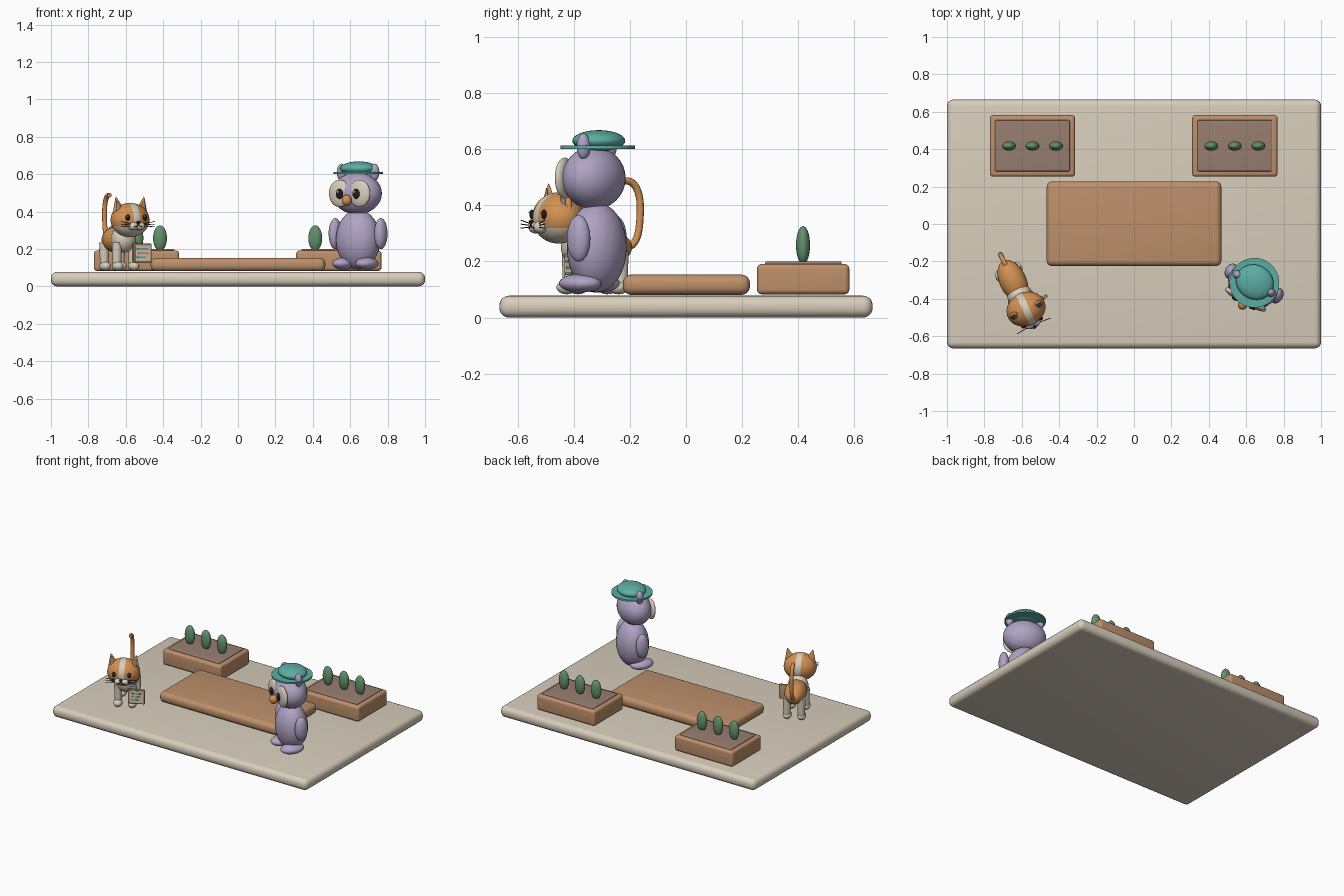
import bpy, bmesh
from math import radians
from mathutils import Matrix, Vector, Euler

cube = bpy.data.objects.get("Cube")
if cube:
    bpy.data.objects.remove(cube)


def material(name, rgb):
    m = bpy.data.materials.new(name)
    m.use_nodes = True
    lin = [((c / 255 + 0.055) / 1.055) ** 2.4 for c in rgb] + [1]
    m.diffuse_color = lin
    m.node_tree.nodes["Principled BSDF"].inputs["Base Color"].default_value = lin
    return m


CREAM = material("cream", (216, 206, 188))
WOOD = material("wood", (190, 144, 107))
SOIL = material("soil", (152, 126, 113))
GREEN = material("leaf green", (100, 144, 108))
LILAC = material("lilac", (175, 163, 196))
TEAL = material("teal", (92, 174, 164))
ORANGE = material("orange", (210, 145, 84))
BLACK = material("black", (32, 29, 29))
WHITE = material("white", (242, 240, 234))
WORLD = Matrix()


def finish(name, bm, mats, place, smooth=True):
    me = bpy.data.meshes.new(name)
    bm.transform(place)
    bm.to_mesh(me)
    bm.free()
    for m in mats:
        me.materials.append(m)
    for p in me.polygons:
        p.use_smooth = smooth
    ob = bpy.data.objects.new(name, me)
    bpy.context.collection.objects.link(ob)
    return ob


def trs(loc, size=(1, 1, 1), rot=(0, 0, 0)):
    return Matrix.LocRotScale(Vector(loc), Euler([radians(a) for a in rot]), Vector(size))


def ball(name, loc, radii, mat, place=WORLD, rot=(0, 0, 0), seg=32):
    bm = bmesh.new()
    bmesh.ops.create_uvsphere(bm, u_segments=seg, v_segments=seg // 2, radius=1,
                              matrix=trs(loc, radii, rot))
    return finish(name, bm, [mat], place)


def cone(name, loc, r1, r2, depth, mat, place=WORLD, size=(1, 1, 1), rot=(0, 0, 0)):
    bm = bmesh.new()
    bmesh.ops.create_cone(bm, cap_ends=True, segments=32, radius1=r1, radius2=r2,
                          depth=depth, matrix=trs(loc, size, rot))
    ob = finish(name, bm, [mat], place)
    shade(ob)
    return ob


def shade(ob):
    bpy.ops.object.select_all(action="DESELECT")
    ob.select_set(True)
    bpy.context.view_layer.objects.active = ob
    bpy.ops.object.shade_smooth_by_angle(angle=radians(40))


def box(name, lo, hi, mat, bevel=0, place=WORLD):
    lo, hi = Vector(lo), Vector(hi)
    bm = bmesh.new()
    bmesh.ops.create_cube(bm, size=1, matrix=trs((lo + hi) / 2, hi - lo))
    if bevel:
        bmesh.ops.bevel(bm, geom=bm.edges[:], offset=bevel, segments=5, profile=0.5,
                        affect="EDGES")
    ob = finish(name, bm, [mat], place, bevel > 0)
    if bevel:
        shade(ob)
    return ob


def tube(name, points, radius, mat, place):
    cu = bpy.data.curves.new(name, "CURVE")
    cu.dimensions = "3D"
    cu.bevel_depth = radius
    cu.bevel_resolution = 3
    cu.use_fill_caps = True
    sp = cu.splines.new("NURBS")
    sp.points.add(len(points) - 1)
    for p, co in zip(sp.points, points):
        p.co = (*(place @ Vector(co)), 1)
    sp.use_endpoint_u = True
    sp.order_u = min(4, len(points))
    cu.materials.append(mat)
    ob = bpy.data.objects.new(name, cu)
    bpy.context.collection.objects.link(ob)


# Ground slab and low stage
box("ground_slab", (-1, -0.665, 0), (1, 0.665, 0.078), CREAM, 0.034)
box("stage", (-0.467, -0.225, 0.081), (0.467, 0.228, 0.153), WOOD, 0.03)

# Planters with shrubs
for side, cx in (("right", -0.543), ("left", 0.539)):
    box(side + "_planter", (cx - 0.228, 0.253, 0.083), (cx + 0.228, 0.582, 0.191), WOOD, 0.017)
    box(side + "_planter_soil", (cx - 0.2, 0.282, 0.17), (cx + 0.2, 0.555, 0.2), SOIL, 0.006)
    for i in (-1, 0, 1):
        ball(f"{side}_shrub", (cx + i * 0.126, 0.417, 0.258), (0.037, 0.025, 0.068), GREEN)

# Owl body and head
OWL = Matrix.Translation((0.642, -0.318, 0)) @ Matrix.Rotation(radians(-28), 4, "Z")
ball("owl_body", (0, 0, 0.25), (0.123, 0.102, 0.16), LILAC, OWL)
ball("owl_head", (0, -0.012, 0.497), (0.14, 0.105, 0.112), LILAC, OWL)
ball("owl_beak", (0, -0.128, 0.46), (0.026, 0.028, 0.03), ORANGE, OWL)
for s, side in ((-1, "right"), (1, "left")):
    ball(f"owl_{side}_wing", (s * 0.138, 0, 0.282), (0.033, 0.044, 0.083), LILAC, OWL)
    ball(f"owl_{side}_foot", (s * 0.07, -0.03, 0.122), (0.057, 0.08, 0.033), LILAC, OWL)
    ball(f"owl_{side}_ear_tuft", (s * 0.1, 0, 0.61), (0.026, 0.024, 0.046), LILAC, OWL)
    ball(f"owl_{side}_eye_disc", (s * 0.06, -0.097, 0.497), (0.064, 0.022, 0.073), CREAM, OWL)
    ball(f"owl_{side}_pupil", (s * 0.05, -0.117, 0.495), (0.022, 0.011, 0.027), BLACK, OWL)
    ball(f"owl_{side}_eye_glint", (s * 0.05 - 0.006, -0.127, 0.505), (0.006, 0.004, 0.007),
         WHITE, OWL, seg=16)

# Owl hat
cone("hat_brim", (0, 0.004, 0.607), 0.133, 0.133, 0.011, TEAL, OWL)
ball("hat_crown", (0, 0.008, 0.63), (0.103, 0.092, 0.038), TEAL, OWL)

# Cat body
CAT = Matrix.Translation((-0.645, -0.31, 0)) @ Matrix.Rotation(radians(25), 4, "Z")
ball("cat_body", (0, 0.005, 0.25), (0.072, 0.12, 0.07), ORANGE, CAT)
ball("cat_chest", (0, -0.08, 0.255), (0.067, 0.063, 0.075), CREAM, CAT)
tube("cat_tail", [(0, 0.1, 0.25), (0, 0.15, 0.25), (0, 0.165, 0.36), (0, 0.162, 0.45),
                  (0, 0.13, 0.49), (0, 0.1, 0.487)], 0.013, ORANGE, CAT)
for s, side in ((-1, "right"), (1, "left")):
    for end, y in (("front", -0.095), ("back", 0.065)):
        cone(f"cat_{end}_{side}_leg", (s * 0.047, y, 0.165), 0.022, 0.027, 0.14, CREAM, CAT)
        ball(f"cat_{end}_{side}_paw", (s * 0.047, y - 0.01, 0.108), (0.029, 0.038, 0.025),
             CREAM, CAT)

# Cat head, cut for the pale stripe and lower face
HEAD = CAT @ Matrix.Translation((0, -0.16, 0.355))
bm = bmesh.new()
bmesh.ops.create_uvsphere(bm, u_segments=40, v_segments=20, radius=1,
                          matrix=trs((0, 0, 0), (0.107, 0.09, 0.091)))
for co, no in (((0.018, 0, 0), (1, 0, 0)), ((-0.018, 0, 0), (1, 0, 0)),
               ((0, 0, -0.035), (0, 0, 1)), ((0, 0.02, 0), (0, 1, 0))):
    bmesh.ops.bisect_plane(bm, geom=bm.verts[:] + bm.edges[:] + bm.faces[:], dist=1e-5,
                           plane_co=co, plane_no=no)
for f in bm.faces:
    c = f.calc_center_median()
    f.material_index = int(abs(c.x) < 0.018 or (c.z < -0.035 and c.y < 0.02))
finish("cat_head", bm, [ORANGE, CREAM], HEAD)

# Cat face
ball("cat_nose", (0, -0.107, -0.013), (0.011, 0.008, 0.008), BLACK, HEAD, seg=16)
for s, side in ((-1, "right"), (1, "left")):
    ball(f"cat_{side}_muzzle", (s * 0.02, -0.08, -0.033), (0.029, 0.025, 0.022), CREAM, HEAD)
    ball(f"cat_{side}_eye", (s * 0.05, -0.08, 0.013), (0.013, 0.009, 0.017), BLACK, HEAD, seg=16)
    ball(f"cat_{side}_eye_glint", (s * 0.05 - 0.004, -0.088, 0.02), (0.004, 0.003, 0.004),
         WHITE, HEAD, seg=16)
    cone(f"cat_{side}_ear", (s * 0.074, 0, 0.08), 0.037, 0.003, 0.085, ORANGE, HEAD,
         (1, 0.55, 1), (0, s * 12, 0))
    cone(f"cat_{side}_inner_ear", (s * 0.074, -0.013, 0.078), 0.022, 0.002, 0.06, SOIL, HEAD,
         (1, 0.5, 1), (-8, s * 12, 0))
    tube(f"cat_{side}_mouth", [(0, -0.108, -0.022), (s * 0.01, -0.108, -0.04),
                               (s * 0.022, -0.106, -0.034)], 0.002, BLACK, HEAD)
    for k in (-1, 0, 1):
        tube(f"cat_{side}_whisker", [(s * 0.042, -0.094, -0.026 + k * 0.007),
                                     (s * 0.1, -0.1, -0.022 + k * 0.014)], 0.0018, BLACK, HEAD)

# Small notice board beside the cat
BOARD = CAT @ Matrix.Translation((0.08, -0.143, 0.178))
box("board_back", (-0.054, -0.006, -0.05), (0.054, 0.008, 0.05), WOOD, 0.003, BOARD)
box("board_sheet", (-0.044, -0.009, -0.041), (0.044, -0.004, 0.041), CREAM, 0, BOARD)
for z, x0, x1, mat in ((0.022, -0.034, 0.03, TEAL), (0, -0.026, 0.034, ORANGE),
                       (-0.022, -0.034, 0.018, TEAL)):
    box("board_stripe", (x0, -0.012, z - 0.004), (x1, -0.008, z + 0.004), mat, 0, BOARD)
